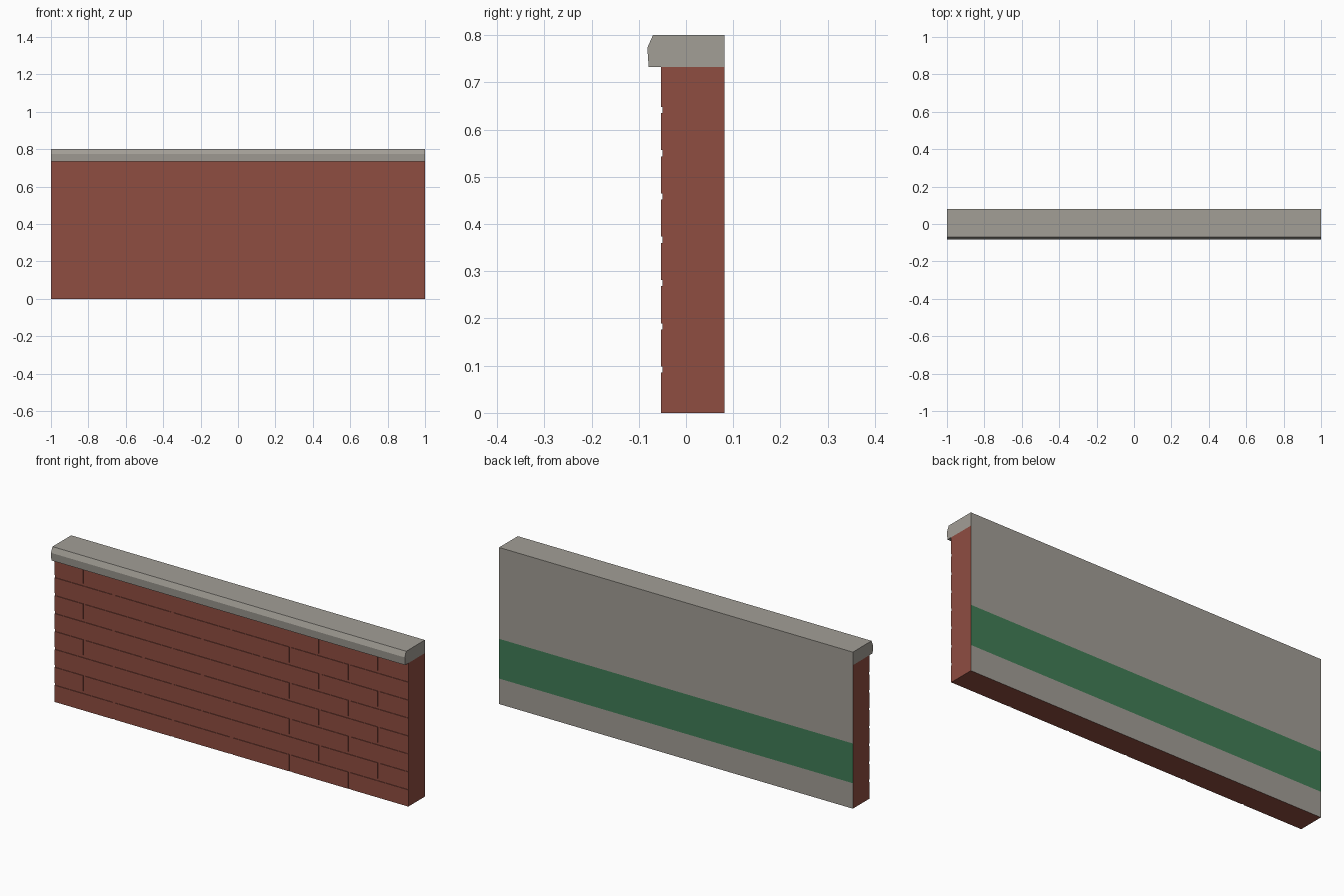
import bpy, bmesh
from mathutils import Matrix, Vector

if "Cube" in bpy.data.objects:
    bpy.data.objects.remove(bpy.data.objects["Cube"])


def material(name, rgb):
    m = bpy.data.materials.new(name)
    m.diffuse_color = (*rgb, 1)
    m.use_nodes = True
    m.node_tree.nodes["Principled BSDF"].inputs["Base Color"].default_value = m.diffuse_color
    return m


BRICK = material("brick red", (0.275, 0.075, 0.053))
STONE = material("stone grey", (0.362, 0.342, 0.305))
GREEN = material("stripe green", (0.053, 0.205, 0.093))

FRONT, BACK, WALL_TOP = -0.053, 0.081, 0.733
DEPTH, GAP, ROWS, BRICK_LEN = 0.003, 0.013, 8, 1 / 3


def finish(bm, name, mats):
    mesh = bpy.data.meshes.new(name)
    bm.normal_update()
    bm.to_mesh(mesh)
    bm.free()
    for m in mats:
        mesh.materials.append(m)
    obj = bpy.data.objects.new(name, mesh)
    bpy.context.collection.objects.link(obj)
    return obj


def add_box(bm, lo, hi):
    lo, hi = Vector(lo), Vector(hi)
    mat = Matrix.Translation((lo + hi) / 2) @ Matrix.Diagonal((*(hi - lo), 1))
    return bmesh.ops.create_cube(bm, size=1, matrix=mat)["verts"]


# Wall core: brick sides, grey back with a green stripe cut into it
bm = bmesh.new()
add_box(bm, (-1, FRONT + DEPTH, 0), (1, BACK, WALL_TOP))
for z in (0.13, 0.333):
    bmesh.ops.bisect_plane(bm, geom=bm.verts[:] + bm.edges[:] + bm.faces[:],
                           plane_co=(0, 0, z), plane_no=(0, 0, 1))
bm.normal_update()
for f in bm.faces:
    if f.normal.y > 0.5:
        f.material_index = 2 if 0.13 < f.calc_center_median().z < 0.333 else 1
bmesh.ops.delete(bm, geom=[f for f in bm.faces if f.normal.z > 0.5], context="FACES_ONLY")
finish(bm, "wall_core", [BRICK, STONE, GREEN])

# Bricks in running bond, standing slightly proud of the mortar
bm = bmesh.new()
row_h = WALL_TOP / ROWS
for r in range(ROWS):
    start = -1 - (BRICK_LEN / 2 if r % 2 else 0)
    z0 = r * row_h + (GAP / 2 if r else 0)
    z1 = (r + 1) * row_h - (GAP / 2 if r < ROWS - 1 else 0)
    for i in range(6 + r % 2):
        x0 = max(-1, start + i * BRICK_LEN + GAP / 2) if i else -1
        x1 = start + (i + 1) * BRICK_LEN - GAP / 2
        if i == 5 + r % 2:
            x1 = 1
        add_box(bm, (x0, FRONT, z0), (x1, FRONT + DEPTH, z1))
bm.normal_update()
bmesh.ops.delete(bm, geom=[f for f in bm.faces if f.normal.y > 0.5], context="FACES")
finish(bm, "front_bricks", [BRICK])

# Coping stone: profile swept along the wall
profile = [(BACK, WALL_TOP), (BACK, 0.8), (-0.07, 0.8), (-0.082, 0.773), (-0.079, WALL_TOP)]
bm = bmesh.new()
face = bm.faces.new([bm.verts.new((-1, y, z)) for y, z in profile])
new = bmesh.ops.extrude_face_region(bm, geom=[face])["geom"]
bmesh.ops.translate(bm, verts=[v for v in new if isinstance(v, bmesh.types.BMVert)], vec=(2, 0, 0))
bmesh.ops.recalc_face_normals(bm, faces=bm.faces[:])
finish(bm, "coping", [STONE])
